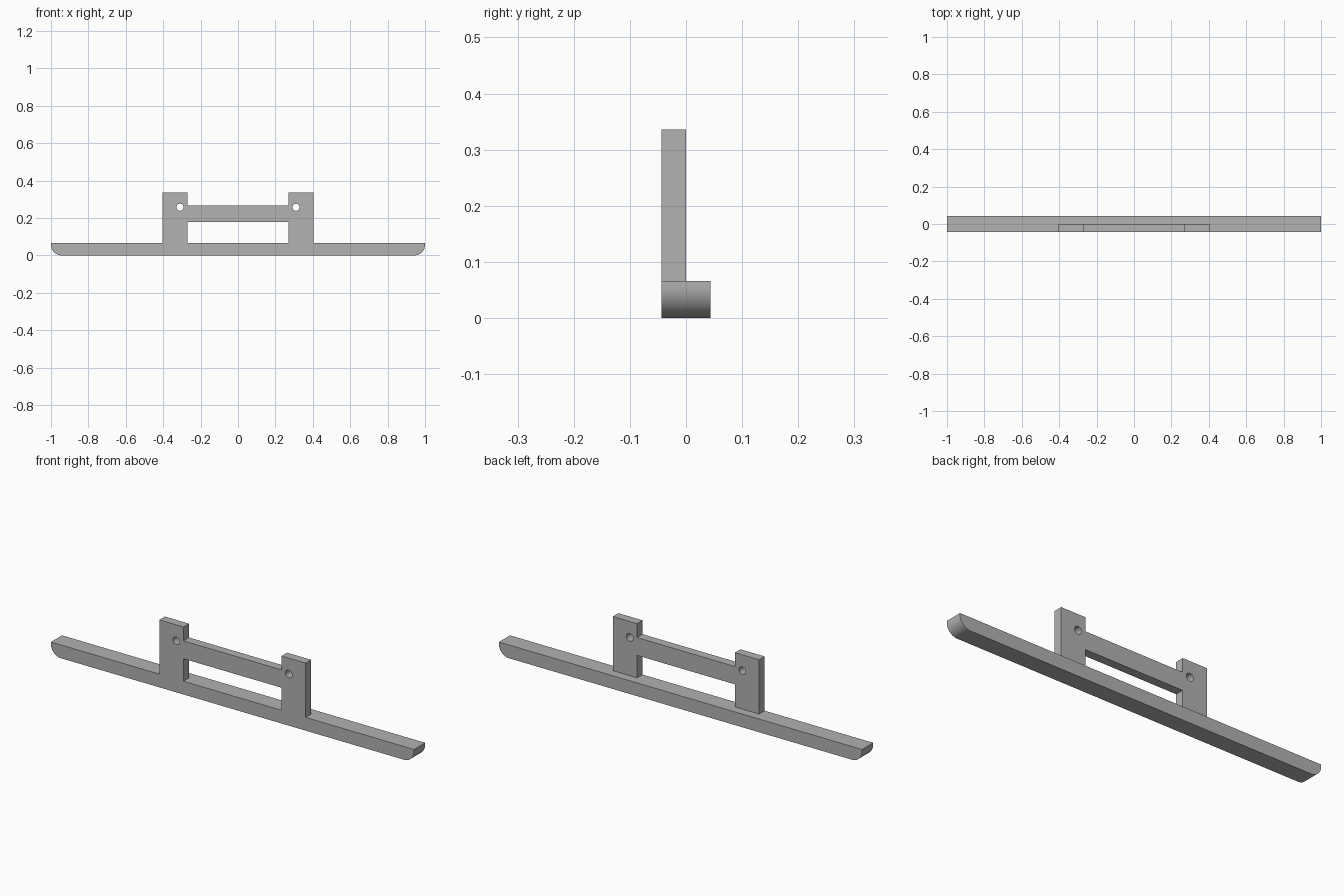
import bpy, bmesh
from math import sin, cos, pi

if "Cube" in bpy.data.objects:
    bpy.data.objects.remove(bpy.data.objects["Cube"], do_unlink=True)

FRONT, BACK = -0.0435, 0.0435
RUNNER_TOP, TOP = 0.066, 0.336
POST_IN, POST_OUT = 0.27, 0.403
RADIUS = 0.056

grey = bpy.data.materials.new("plain_grey")
grey.use_nodes = True
colour = (0.445, 0.445, 0.445, 1)
grey.diffuse_color = colour
grey.node_tree.nodes["Principled BSDF"].inputs["Base Color"].default_value = colour


def prism(name, outline, y0, y1):
    """Extrude an x-z outline along y."""
    bm = bmesh.new()
    face = bm.faces.new([bm.verts.new((x, y0, z)) for x, z in outline])
    new = bmesh.ops.extrude_face_region(bm, geom=[face])["geom"]
    bmesh.ops.translate(bm, vec=(0, y1 - y0, 0),
                        verts=[v for v in new if isinstance(v, bmesh.types.BMVert)])
    bmesh.ops.recalc_face_normals(bm, faces=bm.faces)
    mesh = bpy.data.meshes.new(name)
    bm.to_mesh(mesh)
    bm.free()
    mesh.materials.append(grey)
    obj = bpy.data.objects.new(name, mesh)
    bpy.context.collection.objects.link(obj)
    return obj


def arc(cx, cz, r, start, end, steps):
    angles = [start + (end - start) * i / steps for i in range(steps + 1)]
    return [(cx + r * cos(a), cz + r * sin(a)) for a in angles]


def combine(target, tool, operation):
    """Apply a boolean and discard the tool object."""
    bpy.context.view_layer.objects.active = target
    mod = target.modifiers.new("combine", "BOOLEAN")
    mod.operation, mod.object, mod.solver = operation, tool, "EXACT"
    bpy.ops.object.modifier_apply(modifier=mod.name)
    bpy.data.objects.remove(tool, do_unlink=True)


# Runner with rounded lower ends
right_end = arc(1 - RADIUS, RADIUS, RADIUS, 0, -pi / 2, 16)
left_end = [(-x, z) for x, z in reversed(right_end)]
bracket = prism("runner_bracket",
                [(-1, RUNNER_TOP), (1, RUNNER_TOP)] + right_end + left_end, FRONT, BACK)

# H-shaped upright: two posts joined by a crossbar, rooted in the runner
half = [(POST_IN, 0.267), (POST_IN, TOP), (POST_OUT, TOP), (POST_OUT, 0.03),
        (POST_IN, 0.03), (POST_IN, RUNNER_TOP), (POST_IN, 0.178)]
half.pop(5)
upright = prism("upright", half + [(-x, z) for x, z in reversed(half)], FRONT, 0)
combine(bracket, upright, "UNION")

# Screw holes through the posts
for side in (-1, 1):
    hole = prism("hole", arc(side * 0.31, 0.257, 0.019, 0, 2 * pi, 32)[:-1], -0.1, 0.1)
    combine(bracket, hole, "DIFFERENCE")

bpy.ops.object.select_all(action="DESELECT")
bracket.select_set(True)
bpy.context.view_layer.objects.active = bracket
bpy.ops.object.shade_smooth_by_angle(angle=pi / 6)
